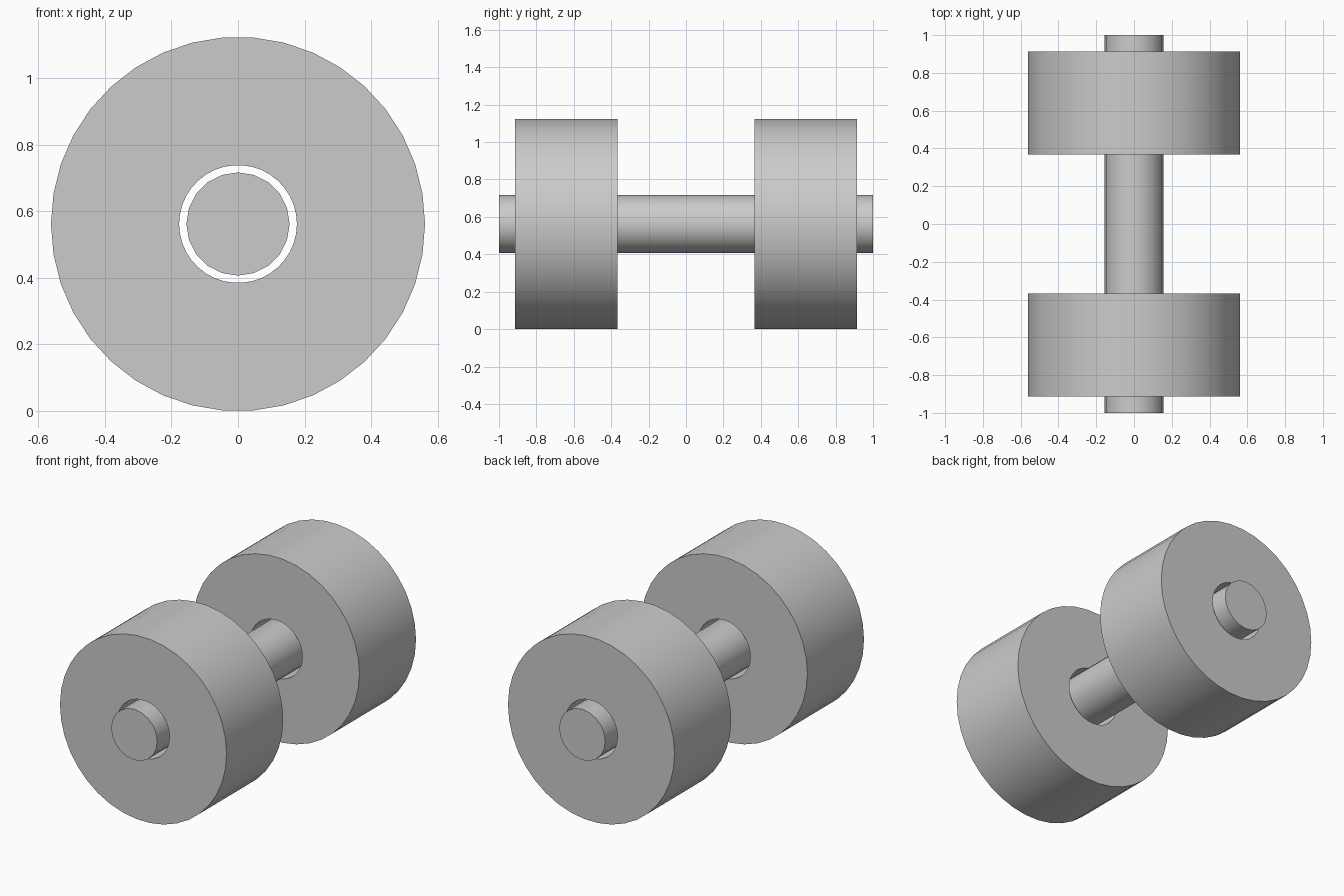
import bpy
import bmesh
from math import cos, sin, pi, radians

cube = bpy.data.objects.get("Cube")
if cube:
    bpy.data.objects.remove(cube, do_unlink=True)

GREY = 0.6
AXIS_Z = 0.562

metal = bpy.data.materials.new("plain_grey")
metal.use_nodes = True
colour = (GREY, GREY, GREY, 1)
metal.diffuse_color = colour
metal.node_tree.nodes["Principled BSDF"].inputs["Base Color"].default_value = colour


def circle(bm, radius, y, sides):
    """Ring of vertices around the bar axis."""
    return [bm.verts.new((radius * cos(2 * pi * i / sides), y,
                          AXIS_Z + radius * sin(2 * pi * i / sides)))
            for i in range(sides)]


def bridge(bm, a, b):
    """Band of quads between two rings."""
    n = len(a)
    for i in range(n):
        j = (i + 1) % n
        bm.faces.new((a[i], a[j], b[j], b[i]))


def finish(bm, name):
    bmesh.ops.recalc_face_normals(bm, faces=bm.faces)
    mesh = bpy.data.meshes.new(name)
    bm.to_mesh(mesh)
    bm.free()
    mesh.materials.append(metal)
    obj = bpy.data.objects.new(name, mesh)
    bpy.context.collection.objects.link(obj)
    bpy.ops.object.select_all(action="DESELECT")
    obj.select_set(True)
    bpy.context.view_layer.objects.active = obj
    bpy.ops.object.shade_smooth_by_angle(angle=radians(30))


def weight(name, y0, y1, outer=0.562, inner=0.177, sides=38):
    """Thick disc with a through hole."""
    bm = bmesh.new()
    rings = [circle(bm, r, y, sides)
             for r, y in ((outer, y0), (outer, y1), (inner, y1), (inner, y0))]
    for k in range(4):
        bridge(bm, rings[k], rings[(k + 1) % 4])
    finish(bm, name)


def bar(name, radius=0.155, half=1.0, sides=20):
    """Solid round bar with flat ends."""
    bm = bmesh.new()
    front, back = circle(bm, radius, -half, sides), circle(bm, radius, half, sides)
    bridge(bm, front, back)
    bm.faces.new(front)
    bm.faces.new(back)
    finish(bm, name)


# Handle and the two end weights
bar("handle_bar")
weight("front_weight", -0.913, -0.367)
weight("back_weight", 0.367, 0.913)
